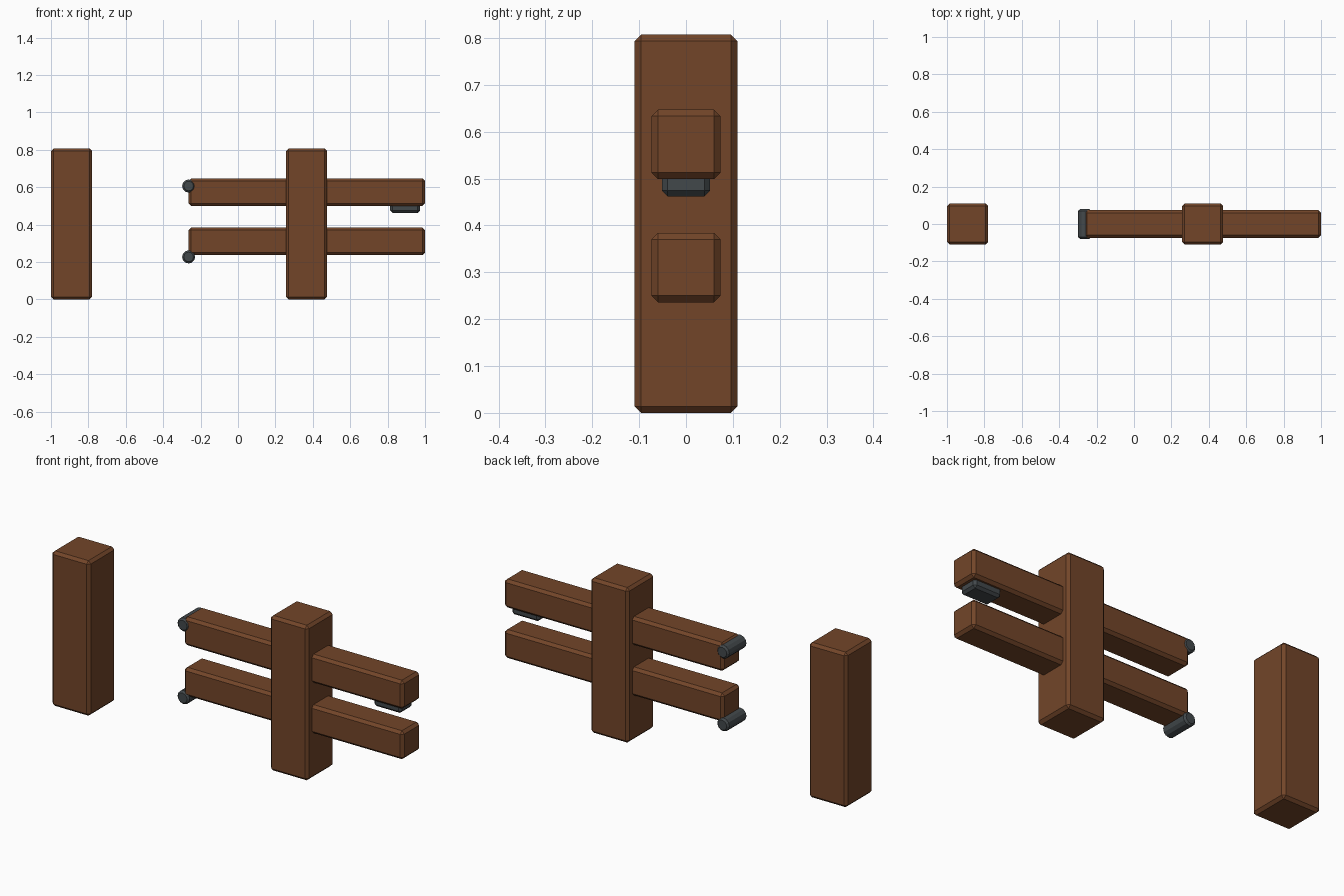
import bpy
from math import pi

if "Cube" in bpy.data.objects:
    bpy.data.objects.remove(bpy.data.objects["Cube"])


def material(name, color):
    mat = bpy.data.materials.new(name)
    mat.diffuse_color = color
    mat.use_nodes = True
    mat.node_tree.nodes["Principled BSDF"].inputs["Base Color"].default_value = mat.diffuse_color
    return mat


wood = material("brown_wood", (0.17, 0.06, 0.022, 1))
iron = material("dark_iron", (0.055, 0.065, 0.07, 1))


def finish(name, mat, bevel):
    ob = bpy.context.object
    ob.name = name
    bpy.ops.object.transform_apply(location=False, rotation=True, scale=True)
    ob.data.materials.append(mat)
    mod = ob.modifiers.new("chamfer", 'BEVEL')
    mod.width = bevel
    mod.segments = 1
    mod.limit_method = 'ANGLE'
    mod.angle_limit = pi / 4
    return ob


def box(name, center, size, mat, bevel):
    bpy.ops.mesh.primitive_cube_add(size=1, location=center)
    bpy.context.object.scale = size
    return finish(name, mat, bevel)


def hinge_pin(name, z):
    bpy.ops.mesh.primitive_cylinder_add(vertices=12, radius=0.035, depth=0.158,
                                        location=(-0.264, 0, z), rotation=(pi / 2, 0, 0))
    return finish(name, iron, 0.009)


# Upright posts
for name, x in (("left_post", -0.89), ("right_post", 0.367)):
    box(name, (x, 0, 0.4035), (0.22, 0.22, 0.807), wood, 0.014)

# Horizontal rails running through the right post
for name, z in (("lower_rail", 0.31), ("upper_rail", 0.573)):
    box(name, (0.368, 0, z), (1.264, 0.148, 0.148), wood, 0.014)

# Hinge pins at the left rail ends
hinge_pin("upper_hinge_pin", 0.606)
hinge_pin("lower_hinge_pin", 0.227)

# Latch plate under the upper rail
box("latch_plate", (0.893, 0, 0.487), (0.158, 0.102, 0.05), iron, 0.012)
